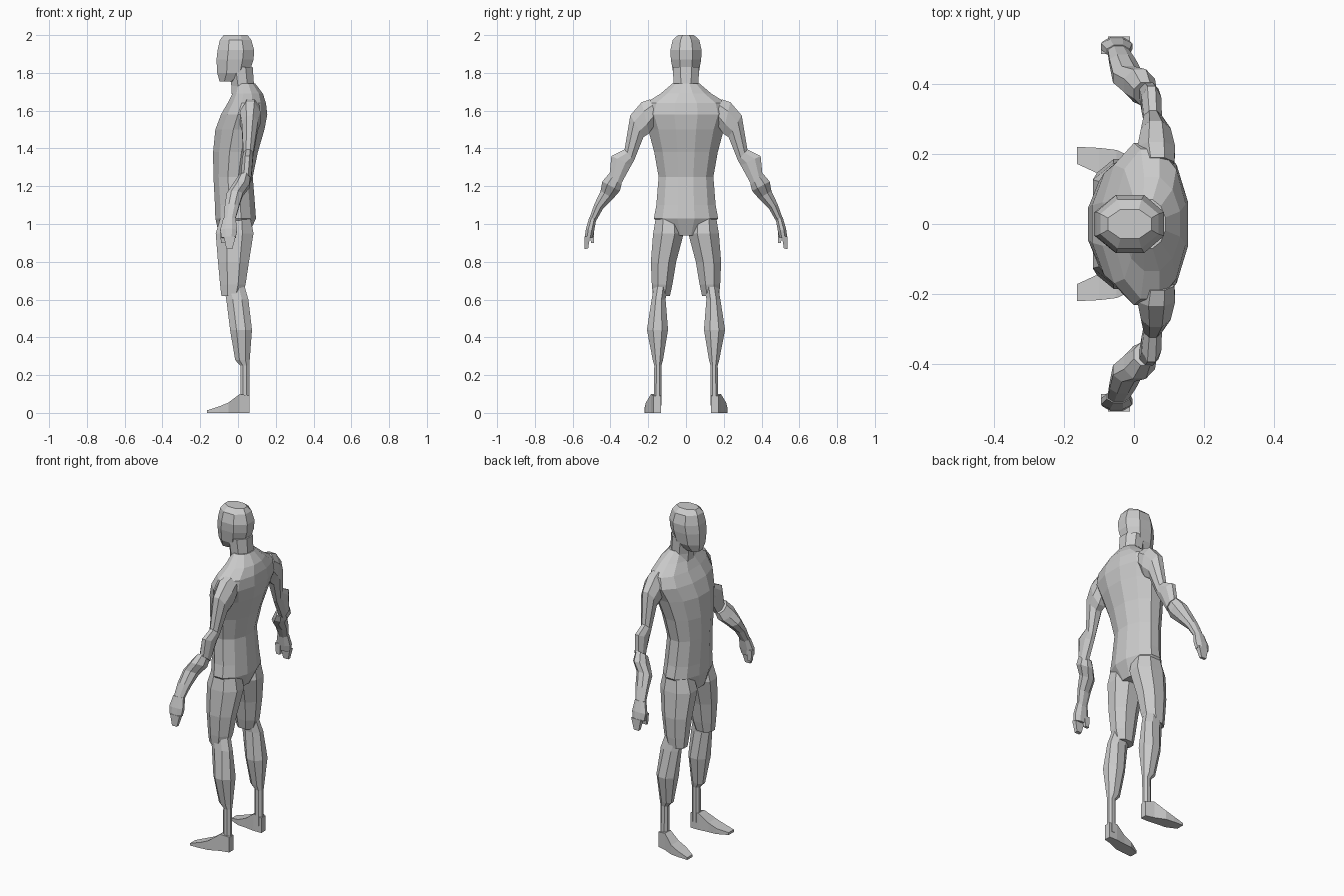
import bpy, bmesh, math
from mathutils import Vector


def loft(name, rings, n, mirror=False):
    """Skin n-sided rings; each ring is (centre, half-axis a, half-axis b)."""
    bm = bmesh.new()
    k = 1 / math.cos(math.pi / n)
    loops = []
    for c, a, b in rings:
        angles = [(i + 0.5) * math.tau / n for i in range(n)]
        loops.append([bm.verts.new(c + a * (k * math.cos(t)) + b * (k * math.sin(t))) for t in angles])
    for lo, hi in zip(loops, loops[1:]):
        for i in range(n):
            j = (i + 1) % n
            bm.faces.new((lo[i], lo[j], hi[j], hi[i]))
    bm.faces.new(loops[0])
    bm.faces.new(loops[-1])
    bmesh.ops.recalc_face_normals(bm, faces=bm.faces)
    me = bpy.data.meshes.new(name)
    bm.to_mesh(me)
    bm.free()
    ob = bpy.data.objects.new(name, me)
    bpy.context.collection.objects.link(ob)
    if mirror:
        m = ob.modifiers.new("Mirror", 'MIRROR')
        m.use_axis = (False, True, False)
        m.use_mirror_merge = False
    return ob


def cut(x0, x1, y0, z0, y1, z1):
    """Ring spanning x0..x1 and running from (y0,z0) to (y1,z1)."""
    return (Vector(((x0 + x1) / 2, (y0 + y1) / 2, (z0 + z1) / 2)),
            Vector(((x1 - x0) / 2, 0, 0)),
            Vector((0, (y1 - y0) / 2, (z1 - z0) / 2)))


def level(z, x0, x1, y0, y1):
    return cut(x0, x1, y0, z, y1, z)


def upright(x, y0, y1, z1):
    """Vertical ring standing on the ground, facing along x."""
    return (Vector((x, (y0 + y1) / 2, z1 / 2)), Vector((0, (y1 - y0) / 2, 0)), Vector((0, 0, z1 / 2)))


# torso: z, front x, back x, half width
torso = [(0.94, -0.10, 0.055, 0.10), (1.03, -0.12, 0.095, 0.17), (1.10, -0.122, 0.09, 0.157),
         (1.25, -0.13, 0.078, 0.145), (1.38, -0.132, 0.105, 0.168), (1.50, -0.12, 0.14, 0.20),
         (1.58, -0.09, 0.155, 0.232), (1.64, -0.055, 0.148, 0.215), (1.69, -0.03, 0.132, 0.135),
         (1.745, -0.01, 0.09, 0.07)]
loft("torso", [level(z, a, b, -w, w) for z, a, b, w in torso], 12)

# neck and head
neck = [(1.62, -0.03, 0.09, 0.085), (1.73, -0.035, 0.085, 0.065), (1.83, -0.05, 0.078, 0.07)]
loft("neck", [level(z, a, b, -w, w) for z, a, b, w in neck], 8)
head = [(1.755, -0.098, -0.01, 0.042), (1.80, -0.11, 0.06, 0.068), (1.87, -0.114, 0.082, 0.08),
        (1.92, -0.108, 0.086, 0.083), (1.975, -0.096, 0.07, 0.07), (2.0, -0.075, 0.05, 0.042)]
loft("head", [level(z, a, b, -w, w) for z, a, b, w in head], 8)

# thighs
loft("thigh", [level(1.06, -0.085, 0.06, 0.03, 0.155), level(0.95, -0.118, 0.082, 0.012, 0.174),
               level(0.80, -0.106, 0.058, 0.052, 0.186), level(0.68, -0.095, 0.04, 0.072, 0.181),
               level(0.62, -0.088, 0.02, 0.085, 0.175)], 8, True)

# knee, calf and shin
loft("lower_leg", [level(0.67, -0.075, 0.035, 0.10, 0.17), level(0.60, -0.062, 0.055, 0.108, 0.182),
                   level(0.44, -0.042, 0.074, 0.095, 0.207), level(0.28, -0.015, 0.062, 0.122, 0.176),
                   level(0.25, 0.012, 0.06, 0.13, 0.168), level(0.04, 0.012, 0.06, 0.13, 0.17)], 8, True)

# feet
loft("foot", [upright(0.062, 0.132, 0.172, 0.09), upright(0.01, 0.132, 0.185, 0.10),
              upright(-0.05, 0.14, 0.212, 0.055), upright(-0.10, 0.143, 0.218, 0.034),
              upright(-0.163, 0.172, 0.221, 0.014)], 4, True)

# shoulder and upper arm
loft("upper_arm", [cut(0.02, 0.115, 0.15, 1.55, 0.19, 1.66), cut(0.01, 0.118, 0.195, 1.48, 0.235, 1.645),
                   cut(0.02, 0.105, 0.225, 1.46, 0.295, 1.575), cut(0.028, 0.08, 0.275, 1.335, 0.325, 1.395),
                   cut(0.022, 0.078, 0.29, 1.31, 0.395, 1.36), cut(0.015, 0.07, 0.345, 1.21, 0.405, 1.26)],
     8, True)

# elbow and forearm
loft("forearm", [cut(0.0, 0.065, 0.34, 1.215, 0.405, 1.27), cut(-0.028, 0.06, 0.35, 1.175, 0.443, 1.225),
                 cut(-0.06, 0.025, 0.385, 1.135, 0.452, 1.175), cut(-0.07, 0.005, 0.44, 1.08, 0.485, 1.105),
                 cut(-0.075, -0.015, 0.477, 1.015, 0.512, 1.03)], 8, True)

# hands with fingers and thumb
loft("hand", [cut(-0.078, -0.012, 0.475, 1.025, 0.512, 1.035), cut(-0.094, -0.005, 0.487, 0.96, 0.53, 0.975),
              cut(-0.088, -0.012, 0.495, 0.925, 0.536, 0.93)], 8, True)
loft("fingers", [cut(-0.075, -0.012, 0.508, 0.935, 0.537, 0.935), cut(-0.062, -0.03, 0.518, 0.87, 0.537, 0.868)],
     4, True)
loft("thumb", [cut(-0.095, -0.06, 0.487, 0.965, 0.512, 0.965), cut(-0.09, -0.065, 0.488, 0.9, 0.503, 0.9)],
     4, True)
